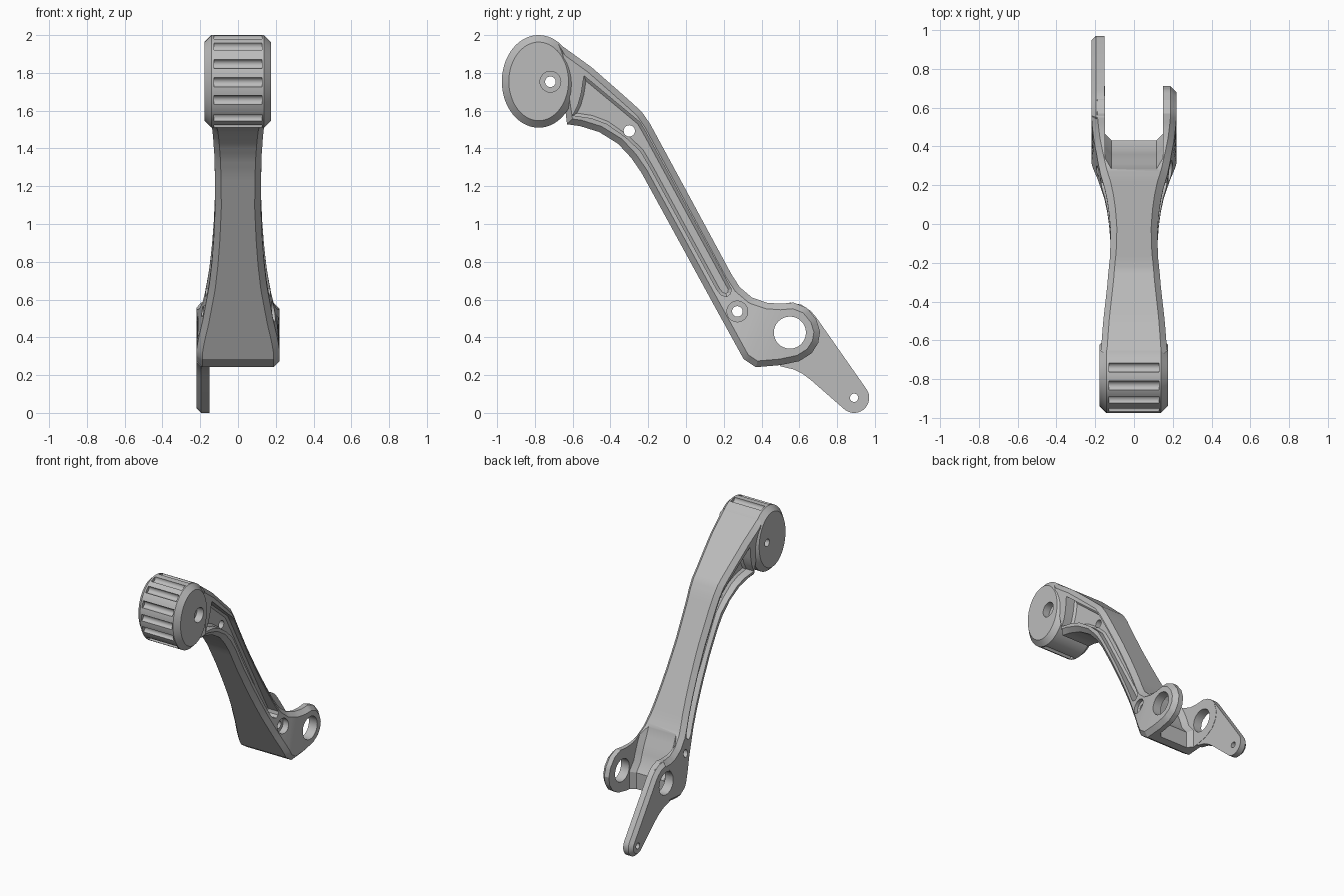
import bpy, bmesh
from math import sin, cos, radians, pi
from mathutils import Vector

if "Cube" in bpy.data.objects:
    bpy.data.objects.remove(bpy.data.objects["Cube"], do_unlink=True)

grey = bpy.data.materials.new("satin_grey")
grey.use_nodes = True
grey.diffuse_color = (0.5, 0.5, 0.5, 1)
grey.node_tree.nodes["Principled BSDF"].inputs["Base Color"].default_value = (0.5, 0.5, 0.5, 1)


def finish(name, bm):
    bmesh.ops.recalc_face_normals(bm, faces=bm.faces[:])
    mesh = bpy.data.meshes.new(name)
    bm.to_mesh(mesh)
    bm.free()
    mesh.materials.append(grey)
    ob = bpy.data.objects.new(name, mesh)
    bpy.context.collection.objects.link(ob)
    return ob


def inset(outline, amount):
    """Offset a closed (y, z) outline inwards with mitred corners."""
    pts = [Vector(p) for p in outline]
    n = len(pts)
    area = sum(pts[i].x * pts[(i + 1) % n].y - pts[i].y * pts[(i + 1) % n].x for i in range(n))
    turn = 1 if area > 0 else -1
    result = []
    for i, p in enumerate(pts):
        a = (p - pts[i - 1]).normalized()
        b = (pts[(i + 1) % n] - p).normalized()
        na, nb = Vector((-a.y, a.x)) * turn, Vector((-b.y, b.x)) * turn
        result.append(p + (na + nb) * amount / max(1 + na.dot(nb), 0.5))
    return result


def prism(name, outline, x0, x1, c0=0.0, c1=0.0):
    """Extrude a (y, z) outline along x, with optional end chamfers."""
    bm = bmesh.new()
    levels = [(x0, c0)] + ([(x0 + c0, 0)] if c0 else [])
    levels += ([(x1 - c1, 0)] if c1 else []) + [(x1, c1)]
    rings = [[bm.verts.new((x, p[0], p[1])) for p in inset(outline, c)] for x, c in levels]
    n = len(outline)
    for r, s in zip(rings, rings[1:]):
        for i in range(n):
            j = (i + 1) % n
            bm.faces.new((r[i], r[j], s[j], s[i]))
    bm.faces.new(rings[0])
    bm.faces.new(rings[-1])
    return finish(name, bm)


def arc(y, z, ry, rz, start=0, end=360, n=48):
    closed = end - start == 360
    steps = n if closed else n - 1
    return [(y + ry * cos(radians(start + (end - start) * i / steps)),
             z + rz * sin(radians(start + (end - start) * i / steps))) for i in range(n)]


def bore(y, z, r, x0=-0.4, x1=0.4):
    return prism("bore_cutter", arc(y, z, r, r, n=32), x0, x1)


def cut(ob, cutters):
    bpy.context.view_layer.objects.active = ob
    for c in cutters:
        c.hide_render = True
        mod = ob.modifiers.new("cut", "BOOLEAN")
        mod.operation, mod.solver, mod.object = "DIFFERENCE", "EXACT", c
        bpy.ops.object.modifier_apply(modifier=mod.name)
    for c in cutters:
        bpy.data.objects.remove(c, do_unlink=True)


# Half width of the arm, by diagonal position y - z
WIDTHS = [(-2.6, .172), (-2.28, .158), (-2.1, .147), (-1.93, .137), (-1.6, .124), (-1.23, .12),
          (-.95, .128), (-.75, .138), (-.55, .153), (-.27, .187), (-.12, .21), (-.03, .22), (2, .22)]


def half_width(p):
    d = p[0] - p[1]
    for (a, wa), (b, wb) in zip(WIDTHS, WIDTHS[1:]):
        if d <= b:
            return wa + (wb - wa) * max(d - a, 0) / (b - a)
    return WIDTHS[-1][1]


# Arm: chamfered sections lofted between the upper and lower edges
STATIONS = [(-.68, 1.96, -.63, 1.528), (-.5, 1.83, -.56, 1.518), (-.38, 1.725, -.46, 1.487),
            (-.29, 1.645, -.36, 1.425), (-.235, 1.595, -.29, 1.35), (-.19, 1.53, -.235, 1.27),
            (.03, 1.124, -.03, .896), (.24, .735, .14, .585), (.285, .665, .2, .476),
            (.35, .61, .25, .385), (.43, .583, .305, .285), (.5, .578, .37, .242),
            (.57, .584, .5, .253), (.64, .556, .6, .274), (.69, .495, .665, .315),
            (.71, .43, .7, .37)]
tops, bottoms = [], []
for s, t in zip(STATIONS, STATIONS[1:]):
    steps = 8 if abs(s[1] - t[1]) > 0.3 else 3
    for k in range(steps):
        v = [a + (b - a) * k / steps for a, b in zip(s, t)]
        tops.append(v[:2])
        bottoms.append(v[2:])
tops.append(STATIONS[-1][:2])
bottoms.append(STATIONS[-1][2:])
inner = inset(tops + bottoms[::-1], 0.032)
count = len(tops)
bm = bmesh.new()
rings = []
for i in range(count):
    t, b, ti, bi = tops[i], bottoms[i], inner[i], inner[2 * count - 1 - i]
    wt, wb = half_width(t), half_width(b)
    section = [(wt - .032, t), (wt, ti), (wb, bi), (wb - .032, b)]
    section += [(-x, p) for x, p in section[::-1]]
    rings.append([bm.verts.new((x, p[0], p[1])) for x, p in section])
for r, s in zip(rings, rings[1:]):
    for i in range(8):
        j = (i + 1) % 8
        bm.faces.new((r[i], r[j], s[j], s[i]))
for r in (rings[0], rings[-1]):
    for quad in ((0, 1, 2, 3), (0, 3, 4, 7), (4, 5, 6, 7)):
        bm.faces.new([r[i] for i in quad])
arm = finish("arm", bm)

# Side pockets, fork slot and bores in the arm
pocket = [(-.54, 1.785), (-.245, 1.54), (-.215, 1.49), (.24, .655), (.235, .63), (.215, .615),
          (.185, .625), (.165, .65), (-.19, 1.3), (-.24, 1.385), (-.32, 1.46), (-.42, 1.53),
          (-.5, 1.56), (-.6, 1.575), (-.572, 1.63), (-.555, 1.69)]
slot = [(.26, .8), (.285, .66), (.31, .6), (.335, .55), (.36, .49), (.38, .43), (.43, .37),
        (.43, .1), (.95, .1), (.95, .8)]
cut(arm, [prism("pocket_cutter", pocket, .07, .4, c0=.015),
          prism("pocket_cutter", pocket, -.4, -.07, c1=.015),
          prism("slot_cutter", slot, -.15, .15, .035, .035),
          bore(-.3, 1.493, .03), bore(.272, .537, .028),
          bore(.272, .537, .055, x0=.15), bore(.55, .425, .085)])

# Grip pad with grooves across its rounded front
PAD = (-.78, 1.755, .195, .245)
pad = prism("grip_pad", arc(*PAD, n=72), -.178, .175, .037, .037)
cutters = [bore(-.718, 1.753, .028), bore(-.718, 1.753, .055, x0=.12)]
for angle in (78, 106, 131, 158, 181, 204, 232, 258):
    y = PAD[0] + PAD[2] * cos(radians(angle))
    z = PAD[1] + PAD[3] * sin(radians(angle))
    cutters.append(bore(y, z, .025, -.128, .128))
cut(pad, cutters)

# Long lever plate on one side of the fork
lever_outline = [(.46, .32), (.47, .5), (.55, .584), (.61, .573), (.66, .54), (.69, .505)]
lever_outline += arc(.89, .08, .08, .08, 35, -130, 16)
lever_outline += [(.66, .175), (.62, .205), (.57, .23), (.5, .247)]
lever = prism("lever_plate", lever_outline, -.22, -.152, c0=.025)
cut(lever, [bore(.55, .425, .085), bore(.89, .08, .022)])

# Smooth shading with crisp edges
bpy.ops.object.select_all(action="DESELECT")
for ob in (arm, pad, lever):
    ob.select_set(True)
bpy.context.view_layer.objects.active = arm
bpy.ops.object.shade_smooth_by_angle(angle=pi / 7)
